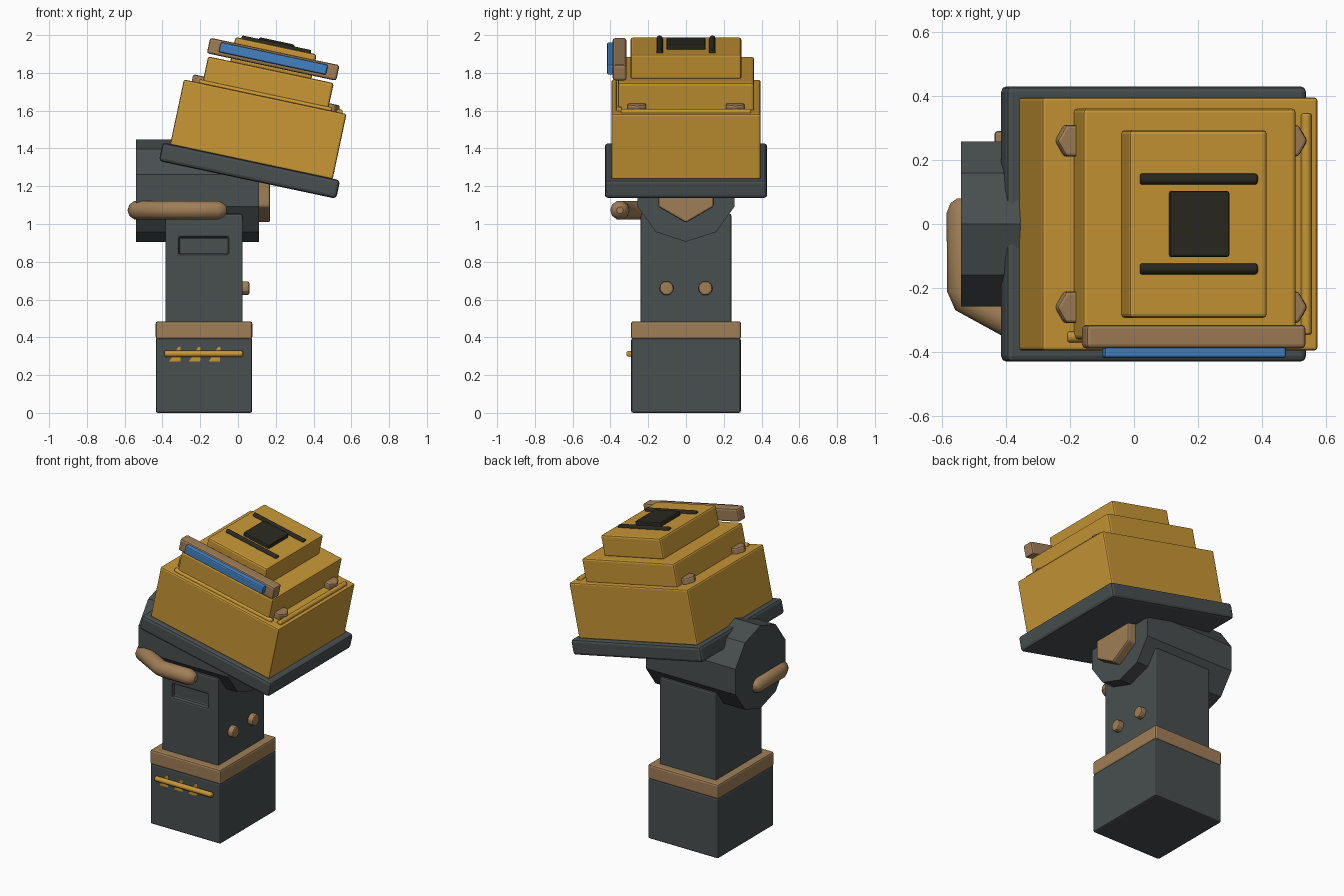
import bpy, bmesh, math
from mathutils import Matrix, Vector

if "Cube" in bpy.data.objects:
    bpy.data.objects.remove(bpy.data.objects["Cube"])

def mat(name, rgb):
    m = bpy.data.materials.new(name)
    m.diffuse_color = (*rgb, 1)
    m.use_nodes = True
    m.node_tree.nodes["Principled BSDF"].inputs["Base Color"].default_value = m.diffuse_color
    return m

GREY = mat("slate_grey", (0.065, 0.077, 0.08))
YELLOW = mat("amber_yellow", (0.58, 0.31, 0.036))
BROWN = mat("tan_brown", (0.35, 0.21, 0.095))
BLUE = mat("blue", (0.055, 0.22, 0.54))
BLACK = mat("near_black", (0.023, 0.022, 0.014))

WORLD = Matrix.Identity(4)
# The head is tilted about y; its frame sits at the middle of the tray
HEAD = Matrix.Translation((0.061, 0, 1.2825)) @ Matrix.Rotation(math.radians(12), 4, 'Y')

def finish(name, bm, m, frame, bevel=0, segs=2):
    me = bpy.data.meshes.new(name)
    bmesh.ops.recalc_face_normals(bm, faces=bm.faces)
    bm.to_mesh(me)
    bm.free()
    me.materials.append(m)
    ob = bpy.data.objects.new(name, me)
    bpy.context.collection.objects.link(ob)
    ob.matrix_world = frame
    if bevel:
        b = ob.modifiers.new("bevel", 'BEVEL')
        b.width, b.segments, b.limit_method = bevel, segs, 'ANGLE'
        b.angle_limit = math.radians(40)
    return ob

def box(name, lo, hi, m, frame=WORLD, bevel=0.01, segs=2):
    lo, hi = Vector(lo), Vector(hi)
    bm = bmesh.new()
    bmesh.ops.create_cube(bm, size=1)
    bmesh.ops.scale(bm, vec=hi - lo, verts=bm.verts)
    bmesh.ops.translate(bm, vec=(lo + hi) / 2, verts=bm.verts)
    return finish(name, bm, m, frame, bevel, segs)

def prism(name, c, r, h, n, axis, m, frame=WORLD, bevel=0.0, turn=0.0, segs=2):
    bm = bmesh.new()
    bmesh.ops.create_cone(bm, cap_ends=True, segments=n, radius1=r, radius2=r, depth=h)
    rot = {'X': Matrix.Rotation(math.pi / 2, 4, 'Y'),
           'Y': Matrix.Rotation(math.pi / 2, 4, 'X'), 'Z': WORLD}[axis]
    t = Matrix.Translation(c) @ rot @ Matrix.Rotation(turn, 4, 'Z')
    bmesh.ops.transform(bm, matrix=t, verts=bm.verts)
    return finish(name, bm, m, frame, bevel, segs)

# Base with band
box("base_block", (-0.435, -0.29, 0), (0.075, 0.29, 0.395), GREY)
box("base_band", (-0.436, -0.291, 0.39), (0.076, 0.291, 0.485), BROWN, bevel=0.012)

# Front rail and slanted stripes on the base
prism("base_rail", (-0.182, -0.3, 0.313), 0.016, 0.415, 12, 'X', YELLOW, bevel=0.006)
for i in range(3):
    x = -0.365 + i * 0.105
    bm = bmesh.new()
    f = bm.faces.new([bm.verts.new((x + dx, -0.289, z)) for dx, z in
                      ((0, 0.272), (0.06, 0.272), (0.062, 0.35), (0.05, 0.35))])
    g = bmesh.ops.extrude_face_region(bm, geom=[f])
    bmesh.ops.translate(bm, vec=(0, -0.003, 0),
                        verts=[v for v in g["geom"] if isinstance(v, bmesh.types.BMVert)])
    finish("base_stripe_%d" % (i + 1), bm, YELLOW, WORLD)

# Neck with recessed front slot
neck = box("neck", (-0.385, -0.24, 0.47), (0.025, 0.24, 1.055), GREY)
cutter = box("slot_cutter", (-0.312, -0.3, 0.84), (-0.05, -0.215, 0.93), GREY, bevel=0)
cutter.hide_render = True
cutter.hide_viewport = True
cut = neck.modifiers.new("slot", 'BOOLEAN')
cut.operation, cut.object, cut.solver = 'DIFFERENCE', cutter, 'EXACT'
neck.modifiers.move(1, 0)

# Neck studs
for s in (-1, 1):
    prism("neck_stud", (0.035, s * 0.103, 0.66), 0.039, 0.05, 8, 'X', BROWN,
          bevel=0.009, turn=math.pi / 8)

# Ten-sided pivot drum and its hexagonal cap
prism("pivot_drum", (-0.215, 0, 1.177), 0.271, 0.65, 10, 'X', GREY, turn=math.pi / 2)
prism("pivot_cap", (0.135, 0, 1.177), 0.17, 0.07, 6, 'X', BROWN, bevel=0.01, turn=math.pi / 2)

# Bent lever: tube with rounded ends
cu = bpy.data.curves.new("lever", 'CURVE')
cu.dimensions = '3D'
cu.bevel_depth, cu.bevel_resolution, cu.use_fill_caps = 0.051, 3, True
pts = [(-0.534, 0.08, .35), (-0.534, 0.066, .75), (-0.534, 0.035, 1),
       (-0.534, -0.20, 1), (-0.52, -0.235, 1), (-0.32, -0.342, 1), (-0.28, -0.35, 1),
       (-0.105, -0.35, 1), (-0.075, -0.35, .75), (-0.06, -0.35, .35)]
sp = cu.splines.new('POLY')
sp.points.add(len(pts) - 1)
for p, (x, y, r) in zip(sp.points, pts):
    p.co, p.radius = (x, y, 1.073, 1), r
cu.materials.append(BROWN)
lever = bpy.data.objects.new("lever", cu)
bpy.context.collection.objects.link(lever)

# Tilted head: tray and three stepped tiers
box("head_tray", (-0.48, -0.43, -0.05), (0.48, 0.43, 0.05), GREY, HEAD, 0.018)
box("head_body", (-0.44, -0.395, 0.045), (0.44, 0.395, 0.40), YELLOW, HEAD)
box("middle_tier", (-0.34, -0.36, 0.39), (0.34, 0.36, 0.546), YELLOW, HEAD, 0.012)
box("top_tier", (-0.22, -0.293, 0.54), (0.22, 0.293, 0.676), YELLOW, HEAD, 0.012)

# Trim rods on the body top
prism("side_trim", (0.402, 0, 0.402), 0.017, 0.69, 10, 'Y', YELLOW, HEAD, 0.006)
prism("front_trim", (0, -0.353, 0.402), 0.017, 0.72, 10, 'X', YELLOW, HEAD, 0.006)

# Corner knobs around the middle tier
for sx in (-1, 1):
    for sy in (-1, 1):
        prism("corner_knob", (sx * 0.343, sy * 0.26, 0.414), 0.057, 0.046, 6, 'Z',
              BROWN, HEAD, 0.01, turn=math.pi / 6)

# Front screen and its frame
box("screen_frame", (-0.35, -0.388, 0.561), (0.35, -0.315, 0.645), BROWN, HEAD, 0.012)
box("screen", (-0.29, -0.418, 0.58), (0.29, -0.38, 0.634), BLUE, HEAD, 0.008)

# Top hatch and rails
box("top_hatch", (-0.095, -0.103, 0.67), (0.095, 0.103, 0.702), BLACK, HEAD, 0.008)
for s in (-1, 1):
    prism("top_rail", (0, s * 0.14, 0.676), 0.017, 0.375, 10, 'X', BLACK, HEAD, 0.006)

# Smooth the small round parts, keeping sharp edges
bpy.ops.object.select_all(action='DESELECT')
for ob in bpy.data.objects:
    if ob.type == 'MESH' and any(k in ob.name for k in ("rail", "trim")):
        ob.select_set(True)
        bpy.context.view_layer.objects.active = ob
bpy.ops.object.shade_smooth_by_angle(angle=math.radians(40))
